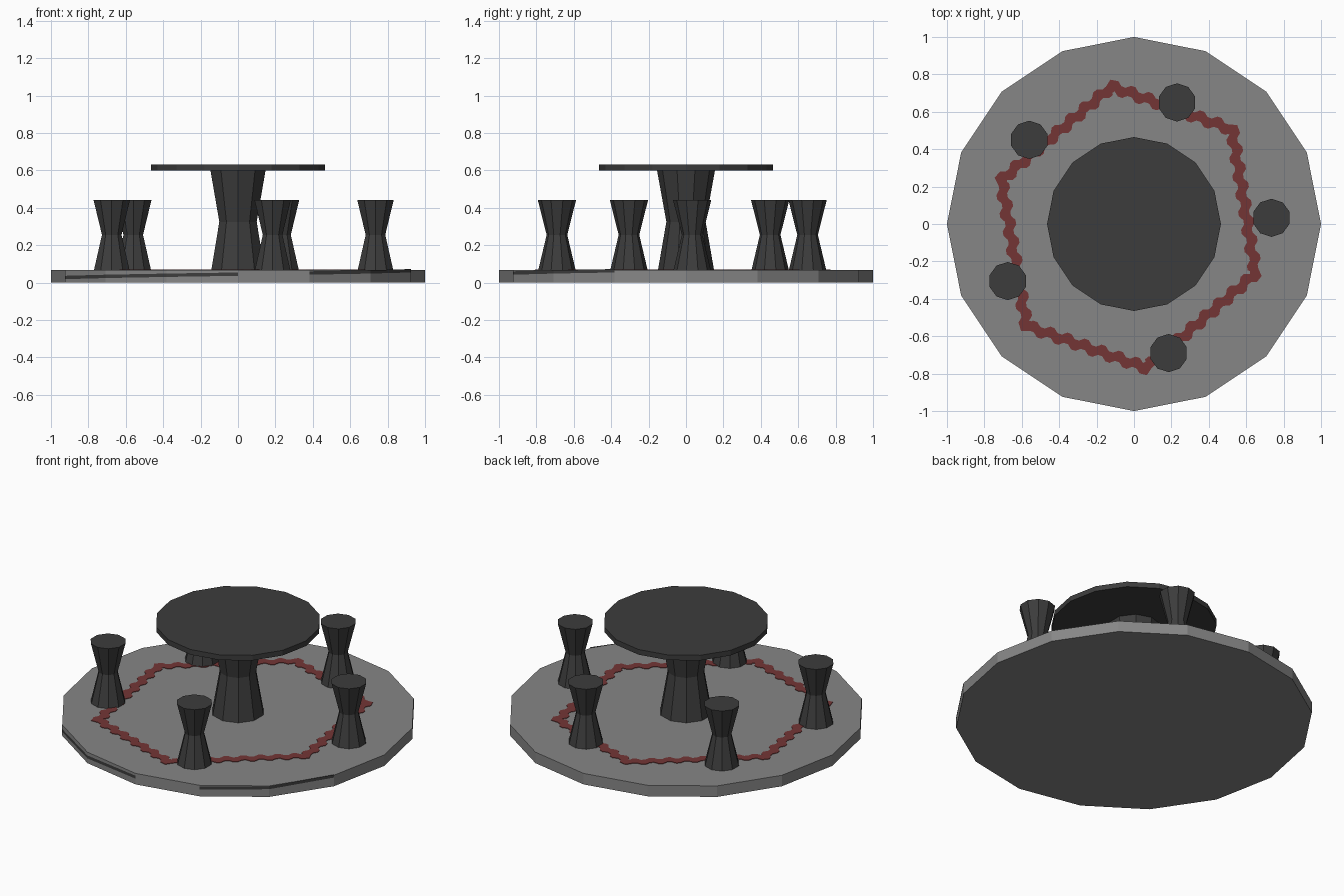
import bpy, bmesh, math
from mathutils import Vector

if "Cube" in bpy.data.objects:
    bpy.data.objects.remove(bpy.data.objects["Cube"])


def material(name, rgb):
    m = bpy.data.materials.new(name)
    m.diffuse_color = (*rgb, 1)
    m.use_nodes = True
    m.node_tree.nodes["Principled BSDF"].inputs["Base Color"].default_value = m.diffuse_color
    return m


GREY = material("stone grey", (0.24, 0.24, 0.24))
DARK = material("charcoal", (0.046, 0.046, 0.046))
RED = material("brick red", (0.175, 0.036, 0.036))


def add_object(name, bm, mat):
    bmesh.ops.recalc_face_normals(bm, faces=bm.faces)
    me = bpy.data.meshes.new(name)
    bm.to_mesh(me)
    bm.free()
    me.materials.append(mat)
    ob = bpy.data.objects.new(name, me)
    bpy.context.collection.objects.link(ob)
    return ob


def lathe(name, profile, sides, mat, centre=(0, 0)):
    """Faceted solid from (radius, height) pairs, first vertex towards +y."""
    bm = bmesh.new()
    rings = []
    for r, z in profile:
        rings.append([bm.verts.new((centre[0] + r * math.sin(2 * math.pi * i / sides),
                                    centre[1] + r * math.cos(2 * math.pi * i / sides), z))
                      for i in range(sides)])
    for a, b in zip(rings, rings[1:]):
        for i in range(sides):
            j = (i + 1) % sides
            bm.faces.new((a[i], a[j], b[j], b[i]))
    bm.faces.new(rings[0])
    bm.faces.new(rings[-1])
    return add_object(name, bm, mat)


# round floor slab
lathe("floor_slab", [(1, 0), (1, 0.068)], 16, GREY)

# table: waisted pedestal and thin top
lathe("table_pedestal", [(0.15, 0.066), (0.105, 0.325), (0.155, 0.6)], 10, DARK)
lathe("table_top", [(0.465, 0.598), (0.465, 0.63)], 16, DARK)

# five hourglass stools
stools = [(0.735, 0.033), (0.23, 0.65), (-0.56, 0.45), (-0.675, -0.305), (0.185, -0.69)]
for n, c in enumerate(stools):
    lathe(f"stool_{n + 1}", [(0.1, 0.066), (0.055, 0.255), (0.102, 0.44)], 10, DARK, c)

# wavy red line around the table: closed ribbon with rippled edges
corners = [Vector(p) for p in [(-0.12, 0.735), (0.525, 0.505), (0.65, -0.265),
                               (0.065, -0.77), (-0.575, -0.545), (-0.71, 0.235)]]
bm = bmesh.new()
pairs = []
for k, p in enumerate(corners):
    q = corners[(k + 1) % len(corners)]
    d = q - p
    steps = 4 * round(d.length / 0.095)
    out = Vector((-d.y, d.x)).normalized()
    for s in range(1, steps):
        c = p + d * s / steps
        shift = 0.01 if s % 4 in (0, 1) else -0.01
        pairs.append([bm.verts.new((*(c + out * (shift + w)), 0.071)) for w in (0.029, -0.029)])
    pairs.append([bm.verts.new((*(q * f), 0.071)) for f in (1.05, 0.955)])
for k, (a, b) in enumerate(pairs):
    c, d = pairs[(k + 1) % len(pairs)]
    bm.faces.new((a, b, d, c))
rim = bmesh.ops.extrude_face_region(bm, geom=bm.faces[:])
for v in rim["geom"]:
    if isinstance(v, bmesh.types.BMVert):
        v.co.z = 0.066
add_object("red_line", bm, RED)

# slanting dark streak along the front rim
bm = bmesh.new()
for k in range(9, 15):
    if k == 12:
        continue
    ends = []
    for j in (k, k + 1):
        a = j * math.pi / 8
        mid = 0.027 + 0.006 * (j - 9)
        ends.append([bm.verts.new((1.001 * math.cos(a), 1.001 * math.sin(a), mid + h))
                     for h in (-0.009, 0.009)])
    bm.faces.new((ends[0][0], ends[1][0], ends[1][1], ends[0][1]))
rim_ob = add_object("rim_streak", bm, DARK)
